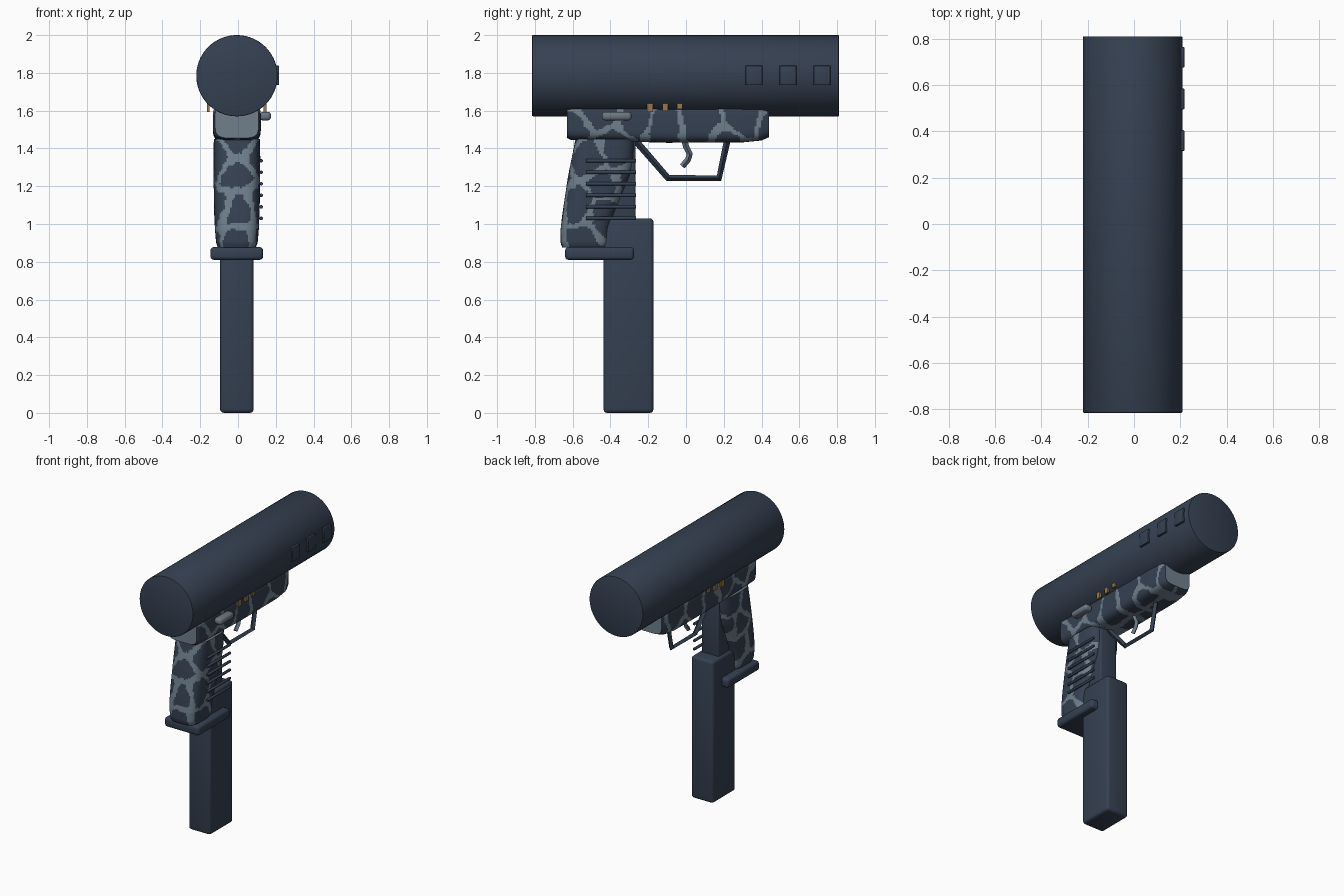
import bpy, bmesh, math, random
from mathutils import Vector, noise

if "Cube" in bpy.data.objects:
    bpy.data.objects.remove(bpy.data.objects["Cube"])

random.seed(4)
CX = -0.006  # lateral centre of the body


def material(name, rgb):
    m = bpy.data.materials.new(name)
    m.diffuse_color = (*rgb, 1)
    m.use_nodes = True
    m.node_tree.nodes["Principled BSDF"].inputs["Base Color"].default_value = m.diffuse_color
    return m


DARK = material("dark slate", (0.036, 0.052, 0.083))
LIGHT = material("camo grey", (0.16, 0.215, 0.265))
GREY = material("control grey", (0.15, 0.185, 0.225))
BRASS = material("brass", (0.30, 0.19, 0.07))


def finish(bm, name, mats, angle=35):
    bmesh.ops.recalc_face_normals(bm, faces=bm.faces)
    me = bpy.data.meshes.new(name)
    bm.to_mesh(me)
    bm.free()
    ob = bpy.data.objects.new(name, me)
    bpy.context.collection.objects.link(ob)
    for m in mats:
        me.materials.append(m)
    smooth(ob, angle)
    return ob


def smooth(ob, angle=35):
    bpy.ops.object.select_all(action='DESELECT')
    ob.select_set(True)
    bpy.context.view_layer.objects.active = ob
    bpy.ops.object.shade_smooth_by_angle(angle=math.radians(angle))


def box(name, x, y, z, mat, bevel=0.0, segments=3):
    """Box from three (low, high) ranges with rounded edges."""
    bm = bmesh.new()
    bmesh.ops.create_cube(bm, size=1)
    for v in bm.verts:
        v.co = Vector([(r[0] + r[1]) / 2 + c * (r[1] - r[0]) for c, r in zip(v.co, (x, y, z))])
    if bevel:
        bmesh.ops.bevel(bm, geom=bm.edges[:], offset=bevel, segments=segments,
                        profile=0.5, affect='EDGES')
    return finish(bm, name, [mat])


def cylinder(name, radius, centre, y0, y1, mat, sides, bevel):
    bm = bmesh.new()
    bmesh.ops.create_cone(bm, cap_ends=True, segments=sides, radius1=radius,
                          radius2=radius, depth=y1 - y0)
    rims = [e for e in bm.edges if abs(e.verts[0].co.z - e.verts[1].co.z) < 1e-5]
    bmesh.ops.bevel(bm, geom=rims, offset=bevel, segments=2, profile=0.5, affect='EDGES')
    for v in bm.verts:
        a, b, c = v.co
        v.co = (centre[0] + a, c + (y0 + y1) / 2, centre[1] + b)
    return finish(bm, name, [mat])


def bar(name, points, x, radius, mat):
    """Bent square bar following (y, z) points."""
    cu = bpy.data.curves.new(name, 'CURVE')
    cu.dimensions = '3D'
    cu.bevel_depth = radius
    cu.bevel_resolution = 0
    cu.use_fill_caps = True
    sp = cu.splines.new('POLY')
    sp.points.add(len(points) - 1)
    for p, (y, z) in zip(sp.points, points):
        p.co = (x, y, z, 1)
    ob = bpy.data.objects.new(name, cu)
    bpy.context.collection.objects.link(ob)
    cu.materials.append(mat)
    bpy.ops.object.select_all(action='DESELECT')
    ob.select_set(True)
    bpy.context.view_layer.objects.active = ob
    bpy.ops.object.convert(target='MESH')
    smooth(bpy.context.object, 30)


def sample(stations, t):
    """Linear interpolation of station rows keyed by their first value."""
    for a, b in zip(stations, stations[1:]):
        if t <= b[0] + 1e-6:
            f = (t - a[0]) / (b[0] - a[0])
            return [p + (q - p) * f for p, q in zip(a, b)]
    return stations[-1]


def loft(name, stations, place, power, step, camo, sides=88):
    """Skin rounded-box rings (t, low, high, half width), then colour by camo rule."""
    bm = bmesh.new()
    t0, t1 = stations[0][0], stations[-1][0]
    n = round((t1 - t0) / step)
    rings = []
    for i in range(n + 1):
        t, lo, hi, w = sample(stations, t0 + (t1 - t0) * i / n)
        ring = []
        for k in range(sides):
            a = 2 * math.pi * k / sides
            c, s = math.cos(a), math.sin(a)
            r = (abs(c) ** power + abs(s) ** power) ** (-1 / power)
            ring.append(bm.verts.new(place(CX + w * r * c, (lo + hi) / 2 + (hi - lo) / 2 * r * s, t)))
        rings.append(ring)
    for a, b in zip(rings, rings[1:]):
        for k in range(sides):
            j = (k + 1) % sides
            bm.faces.new((a[k], a[j], b[j], b[k]))
    bm.faces.new(rings[0])
    bm.faces.new(rings[-1])
    bmesh.ops.recalc_face_normals(bm, faces=bm.faces)
    for f in bm.faces:
        f.material_index = int(camo(f))
    return finish(bm, name, [DARK, LIGHT], 40)


def patches(seeds, width):
    """Dark patches around seeds, with light bands where two patches meet."""
    def rule(f):
        p = f.calc_center_median()
        p = p + 0.03 * noise.noise_vector(p * 9) + 0.012 * noise.noise_vector(p * 25)
        d = sorted((p - Vector(s)).length for s in seeds)
        return d[1] - d[0] < width * (1 + 0.9 * noise.noise(p * 7))
    return rule


# Main tube and its side plates
cylinder("main_tube", 0.215, (CX, 1.785), -0.815, 0.81, DARK, 72, 0.005)
for i, y in enumerate((0.36, 0.54, 0.72)):
    box(f"side_plate_{i + 1}", (0.195, 0.218), (y - 0.045, y + 0.045), (1.735, 1.838), DARK, 0.005, 2)

# Camouflaged lower body beneath the tube
body_seeds = [(s * 0.12, y, z) for s in (-1, 1) for y, z in
              ((-0.59, 1.49), (-0.47, 1.58), (-0.40, 1.46), (-0.27, 1.57), (-0.11, 1.51),
               (0.08, 1.53), (0.29, 1.54), (0.23, 1.42), (0.47, 1.50))]
body_camo = patches(body_seeds, 0.03)
loft("lower_body",
     [(-0.63, 1.455, 1.64, 0.115), (-0.61, 1.445, 1.64, 0.127), (-0.1, 1.43, 1.64, 0.127),
      (0.3, 1.432, 1.64, 0.127), (0.40, 1.442, 1.64, 0.12), (0.44, 1.46, 1.64, 0.105)],
     lambda u, v, t: (u, t, v), 4.5, 0.011,
     lambda f: f.normal.y < -0.9 or body_camo(f))

# Camouflaged grip
grip_seeds = [(s * 0.11, y, z) for s in (-1, 1) for y, z in
              ((-0.53, 1.34), (-0.34, 1.38), (-0.43, 1.21), (-0.33, 1.22), (-0.58, 1.10),
               (-0.44, 1.06), (-0.58, 0.87))]
grip_seeds += [(0, -0.66, 1.27), (0, -0.67, 1.08), (0, -0.67, 0.89), (0, -0.6, 1.47)]
loft("grip",
     [(0.875, -0.655, -0.415, 0.10), (0.90, -0.664, -0.405, 0.110), (0.97, -0.664, -0.402, 0.116),
      (1.05, -0.655, -0.38, 0.120), (1.15, -0.64, -0.34, 0.122), (1.25, -0.625, -0.295, 0.123),
      (1.35, -0.605, -0.275, 0.124), (1.45, -0.585, -0.27, 0.122)],
     lambda u, v, t: (u, v, t), 3.6, 0.010, patches(grip_seeds, 0.03))

# Magazine, its neck in front of the grip, and the foot plate
box("magazine", (-0.095, 0.083), (-0.437, -0.172), (0.0, 1.03), DARK, 0.02)
box("magazine_neck", (-0.075, 0.063), (-0.45, -0.267), (0.98, 1.46), DARK, 0.01)
box("foot_plate", (-0.146, 0.133), (-0.64, -0.275), (0.81, 0.878), DARK, 0.018)

# Ribs along the right side of the grip
for i in range(6):
    z = 1.03 + i * 0.061
    cylinder(f"grip_rib_{i + 1}", 0.0095, (0.123, z), -0.53, -0.265, DARK, 10, 0.003)

# Trigger and its guard
bar("trigger_guard", [(-0.275, 1.45), (-0.095, 1.243), (0.175, 1.243), (0.22, 1.45)], CX, 0.018, DARK)
bar("trigger", [(-0.01, 1.45), (0.0, 1.41), (0.02, 1.37), (0.01, 1.34), (-0.02, 1.305)], CX, 0.016, GREY)

# Side lever
box("side_lever", (0.115, 0.175), (-0.445, -0.288), (1.548, 1.594), GREY, 0.018)

# Brass pins on both sides
for side, x in (("right", 0.143), ("left", -0.158)):
    for i, (y, w, low) in enumerate(((-0.19, 0.016, 1.592), (-0.11, 0.015, 1.597), (-0.033, 0.014, 1.608))):
        box(f"{side}_pin_{i + 1}", (x - 0.007, x + 0.007), (y - w, y + w), (low, 1.64), BRASS)
